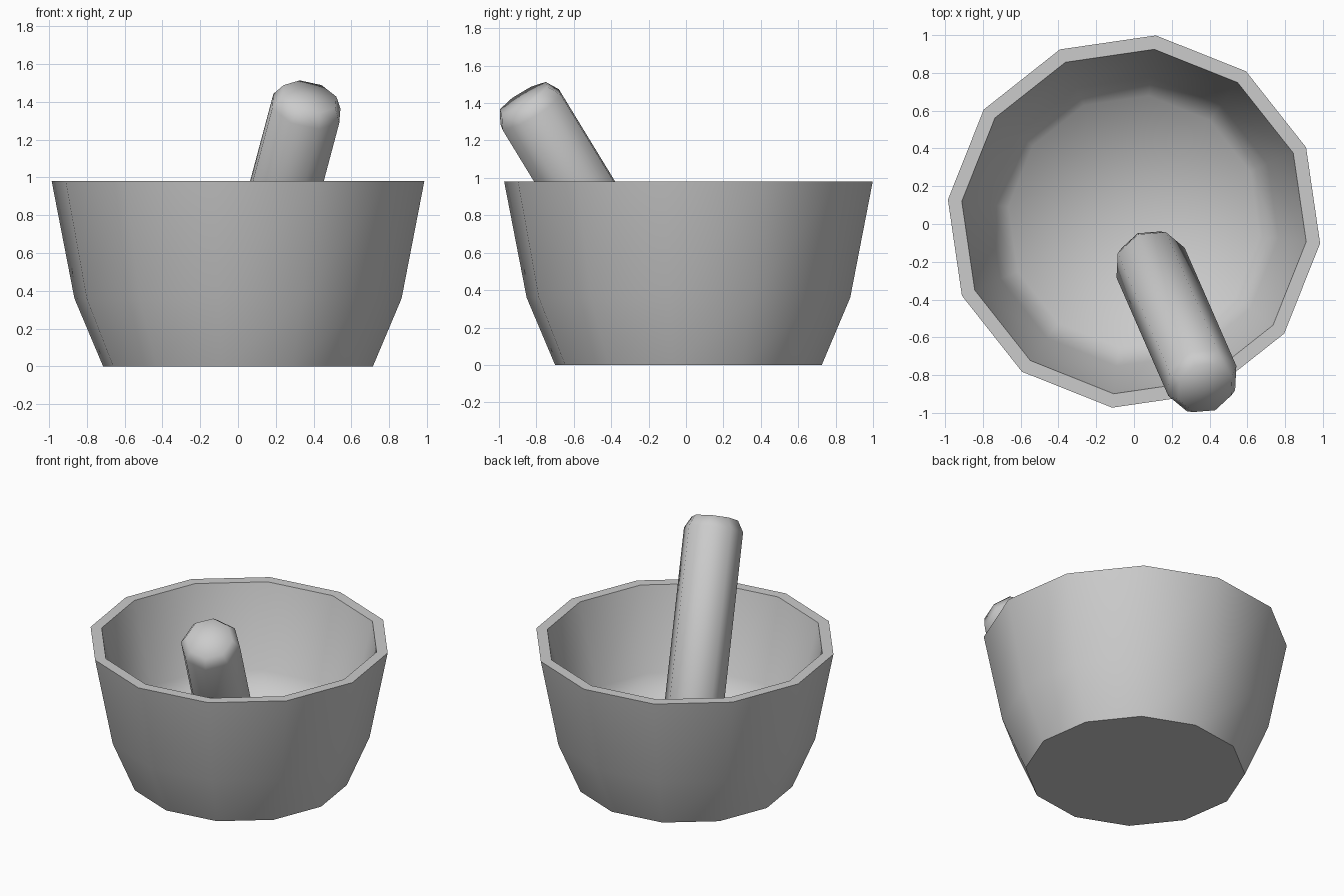
import bpy, bmesh
from math import sin, cos, radians
from mathutils import Vector, Matrix

cube = bpy.data.objects.get("Cube")
if cube:
    bpy.data.objects.remove(cube, do_unlink=True)

stone = bpy.data.materials.new("grey stone")
stone.use_nodes = True
GREY = (0.6, 0.6, 0.6, 1)
stone.diffuse_color = GREY
stone.node_tree.nodes["Principled BSDF"].inputs["Base Color"].default_value = GREY


def lathe(name, profile, sides, turn, smooth_angle):
    """Spin (radius, height) points around z; radius 0 closes an end in a point."""
    bm = bmesh.new()
    rings = []
    for r, z in profile:
        if r == 0:
            rings.append([bm.verts.new((0, 0, z))] * sides)
            continue
        angles = [radians(turn + 360 * i / sides) for i in range(sides)]
        rings.append([bm.verts.new((r * cos(a), r * sin(a), z)) for a in angles])
    for low, high in zip(rings, rings[1:]):
        for i in range(sides):
            j = (i + 1) % sides
            corners = [low[i], low[j], high[j], high[i]]
            bm.faces.new(list(dict.fromkeys(corners)))
    bmesh.ops.recalc_face_normals(bm, faces=bm.faces)
    mesh = bpy.data.meshes.new(name)
    bm.to_mesh(mesh)
    bm.free()
    mesh.materials.append(stone)
    ob = bpy.data.objects.new(name, mesh)
    bpy.context.collection.objects.link(ob)
    bpy.ops.object.select_all(action='DESELECT')
    ob.select_set(True)
    bpy.context.view_layer.objects.active = ob
    bpy.ops.object.shade_smooth_by_angle(angle=radians(smooth_angle))
    return ob


# Mortar: flat base, flared outer wall, flat rim, rounded hollow inside
mortar = lathe("mortar_bowl",
               [(0, 0), (0.718, 0), (0.871, 0.36), (0.992, 0.98),
                (0.918, 0.98), (0.77, 0.41), (0.67, 0.25), (0, 0.21)],
               12, 83.3, 66)
mortar.location.y = 0.013

# Pestle: eight-sided rod with rounded ends, leaning on the rim
LENGTH = 1.38
pestle = lathe("pestle",
               [(0, -0.01), (0.155, 0), (0.197, 0.075),
                (0.197, LENGTH - 0.075), (0.155, LENGTH), (0, LENGTH + 0.01)],
               8, 0, 60)
axis = Vector((0.267, -0.61, 1)).normalized()
side = Vector((0, 0, 1)).cross(axis).normalized()
top = Vector((0.378, -0.868, 1.427))
frame = Matrix((side.cross(axis), side, axis)).transposed()
frame.col[1] = -side
pestle.matrix_world = Matrix.Translation(top - axis * LENGTH) @ frame.to_4x4()
